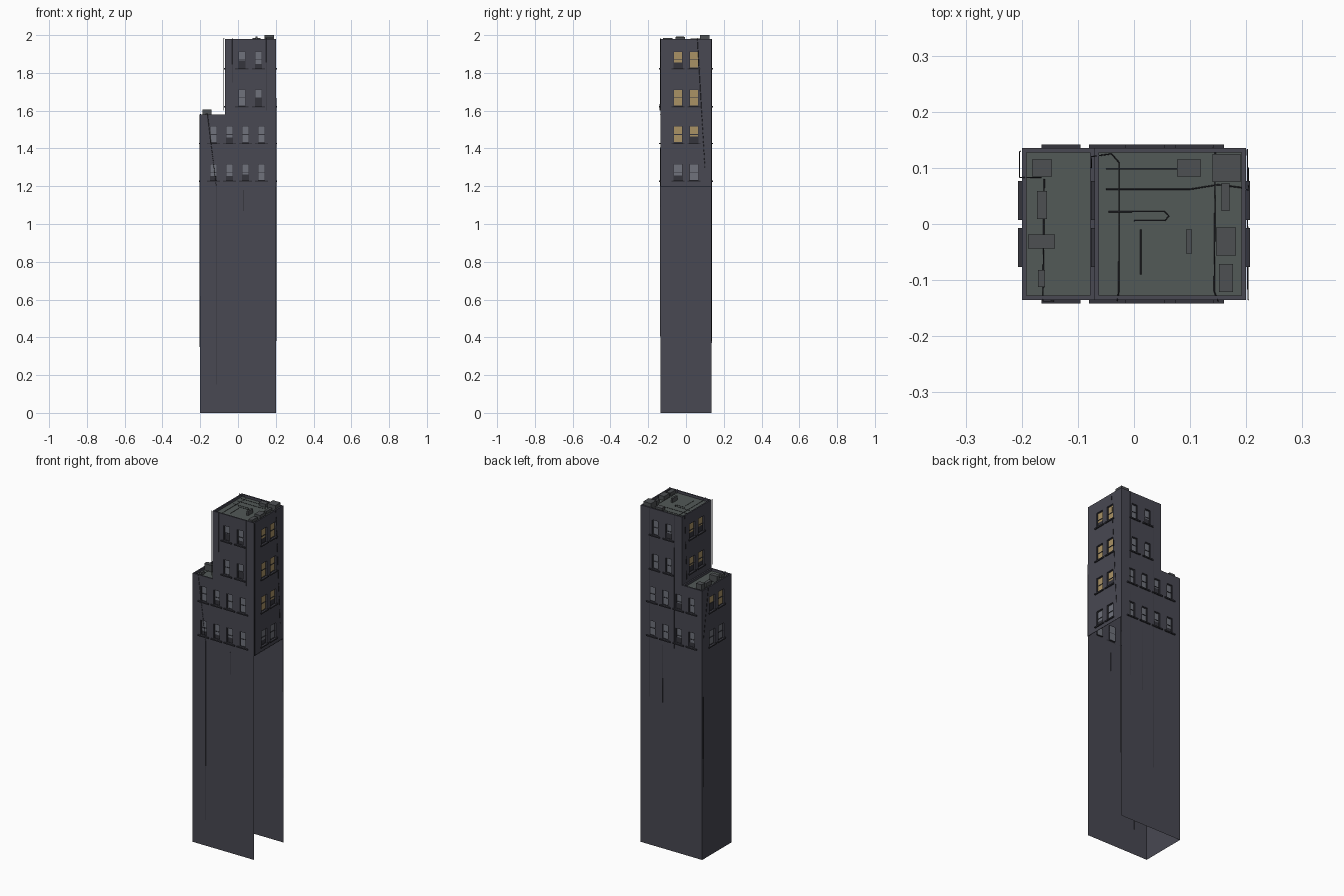
import bpy, bmesh, random
from mathutils import Vector

if "Cube" in bpy.data.objects:
    bpy.data.objects.remove(bpy.data.objects["Cube"])

random.seed(4)
Z = Vector((0, 0, 1))


def mat(name, c):
    m = bpy.data.materials.new(name)
    m.diffuse_color = (*c, 1)
    m.use_nodes = True
    m.node_tree.nodes["Principled BSDF"].inputs["Base Color"].default_value = m.diffuse_color
    return m


WALL = mat("dark_plaster", (0.065, 0.065, 0.085))
ROOF = mat("roof_felt", (0.085, 0.1, 0.095))
TRIM = mat("trim", (0.035, 0.035, 0.045))
GREY = mat("grey_glass", (0.16, 0.17, 0.2))
LIT = mat("lit_glass", (0.4, 0.29, 0.13))
METAL = mat("vent_metal", (0.075, 0.08, 0.085))


def finish(bm, name, *mats):
    me = bpy.data.meshes.new(name)
    bm.to_mesh(me)
    bm.free()
    for m in mats:
        me.materials.append(m)
    ob = bpy.data.objects.new(name, me)
    bpy.context.collection.objects.link(ob)
    return ob


def quad(bm, *pts):
    return bm.faces.new([bm.verts.new(p) for p in pts])


def box(bm, lo, hi):
    vs = bmesh.ops.create_cube(bm, size=1)["verts"]
    lo, hi = Vector(lo), Vector(hi)
    for v in vs:
        v.co = Vector([(lo[i] + hi[i]) / 2 + v.co[i] * abs(hi[i] - lo[i]) for i in range(3)])


walls, sills, frames = bmesh.new(), bmesh.new(), bmesh.new()
glass, blinds = bmesh.new(), bmesh.new()


def storey(origin, u, width, z0, z1, centres=(), w=0.04, wz=None, lit=False):
    """One wall panel with recessed windows, sills, frames and blinds."""
    o, u = Vector(origin), Vector(u)
    n = u.cross(Z)

    def P(a, z, d=0.0):
        return o + u * a + Z * z + n * d

    spans = [(c - w / 2, c + w / 2) for c in sorted(centres)]
    us = [0] + [e for s in spans for e in s] + [width]
    zs = [z0, *wz, z1] if spans else [z0, z1]
    for j in range(len(zs) - 1):
        for i in range(len(us) - 1):
            if not (j == 1 and i % 2 == 1):
                quad(walls, P(us[i], zs[j]), P(us[i + 1], zs[j]),
                     P(us[i + 1], zs[j + 1]), P(us[i], zs[j + 1]))
    for a, b in spans:
        lo, hi = wz
        d = -0.008
        # reveal
        ring = [(a, lo), (b, lo), (b, hi), (a, hi)]
        for k in range(4):
            p, q = ring[k], ring[(k + 1) % 4]
            quad(walls, P(*p), P(*p, d), P(*q, d), P(*q))
        f = quad(glass, *[P(*p, d) for p in ring])
        f.material_index = 1 if lit else 0
        # frame with a middle rail
        t = 0.003
        mid = (lo + hi) / 2
        for a0, b0, l0, h0 in ((a, a + t, lo, hi), (b - t, b, lo, hi), (a, b, lo, lo + t),
                               (a, b, hi - t, hi), (a, b, mid - t / 2, mid + t / 2)):
            box(frames, P(a0, l0, d), P(b0, h0, d + 0.003))
        # blind
        if random.random() < 0.5:
            h = lo + (hi - lo) * random.uniform(0.25, 0.5)
            quad(blinds, P(a + t, lo, d + 0.001), P(b - t, lo, d + 0.001),
                 P(b - t, h, d + 0.001), P(a + t, h, d + 0.001))
        c = (a + b) / 2
        box(sills, P(c - 0.035, lo - 0.007), P(c + 0.035, lo, 0.007))


X, Y, XS = 0.2, 0.135, -0.07        # half width, half depth, setback line
LOW, TOP = 1.58, 1.98
floors = [(1.2, 1.4, 1.23), (1.4, LOW, 1.43), (LOW, 1.78, 1.625), (1.78, TOP, 1.825)]

# Tall blank shaft, open on the right side and underneath
storey((-X, -Y, 0), (1, 0, 0), 2 * X, 0, 1.2)
storey((X, Y, 0), (-1, 0, 0), 2 * X, 0, 1.2)
storey((-X, Y, 0), (0, -1, 0), 2 * Y, 0, 1.2)

# Four windowed storeys
for k, (z0, z1, lo) in enumerate(floors):
    x0 = -X if k < 2 else XS
    cx = (-0.13, -0.045, 0.04, 0.125) if k < 2 else (0.02, 0.108)
    wz = (lo, lo + 0.088)
    W = X - x0
    storey((x0, -Y, 0), (1, 0, 0), W, z0, z1, [c - x0 for c in cx], 0.038, wz)
    storey((X, Y, 0), (-1, 0, 0), W, z0, z1, [X - c for c in cx], 0.038, wz)
    for org, u in (((X, -Y, 0), (0, 1, 0)), ((x0, Y, 0), (0, -1, 0))):
        storey(org, u, 2 * Y, z0, z1, (Y - 0.042, Y + 0.042), 0.05, wz, k > 0)

bmesh.ops.remove_doubles(walls, verts=walls.verts, dist=1e-5)
finish(walls, "tower_walls", WALL)
finish(sills, "window_sills", TRIM)
finish(frames, "window_frames", TRIM)
finish(glass, "window_panes", GREY, LIT)
finish(blinds, "window_blinds", TRIM)


# Roof decks and parapets
def roof(name, x0, x1, z, drop=0.014, t=0.008):
    bm = bmesh.new()
    quad(bm, (x0, -Y, z - drop), (x1, -Y, z - drop), (x1, Y, z - drop), (x0, Y, z - drop))
    finish(bm, name + "_deck", ROOF)
    bm = bmesh.new()
    out = [(x0, -Y), (x1, -Y), (x1, Y), (x0, Y)]
    inn = [(x0 + t, -Y + t), (x1 - t, -Y + t), (x1 - t, Y - t), (x0 + t, Y - t)]
    for k in range(4):
        a, b, c, d = out[k], out[(k + 1) % 4], inn[(k + 1) % 4], inn[k]
        quad(bm, (*a, z), (*b, z), (*c, z), (*d, z))
        quad(bm, (*d, z), (*c, z), (*c, z - drop), (*d, z - drop))
    finish(bm, name + "_parapet", WALL)


roof("upper_roof", XS, X, TOP)
roof("lower_roof", -X, XS, LOW)

# Roof vents: centre x, y, size x, y, top
bm = bmesh.new()
for x, y, sx, sy, top in (
        (0.098, 0.1, 0.043, 0.03, 1.985), (0.165, 0.1, 0.05, 0.05, 2.0),
        (0.163, 0.048, 0.015, 0.05, 1.982), (0.164, -0.031, 0.035, 0.05, 1.99),
        (0.164, -0.096, 0.025, 0.05, 1.985), (0.098, -0.031, 0.01, 0.043, 1.992),
        (-0.164, 0.1, 0.036, 0.03, 1.605), (-0.164, 0.034, 0.018, 0.05, 1.59),
        (-0.165, -0.031, 0.048, 0.025, 1.605), (-0.165, -0.097, 0.012, 0.03, 1.585)):
    base = (TOP if x > XS else LOW) - 0.014
    box(bm, (x - sx / 2, y - sy / 2, base), (x + sx / 2, y + sy / 2, top))
finish(bm, "roof_vents", METAL)

# Cables draped over roofs and down the walls
cu = bpy.data.curves.new("cables", "CURVE")
cu.dimensions = "3D"
cu.bevel_depth = 0.0011
cu.bevel_resolution = 0
R, L, e = 1.969, 1.569, 0.0015


def cable(*pts):
    s = cu.splines.new("POLY")
    s.points.add(len(pts) - 1)
    for p, q in zip(s.points, pts):
        p.co = (*q, 1)


cable((-0.076, 0.1, 1.60), (-0.076, 0.12, 1.983), (-0.04, 0.125, R), (-0.027, 0.11, R),
      (-0.027, -0.12, R), (-0.03, -0.137, 1.983), (-0.03, -0.137, 1.75))
cable((-0.05, 0.062, R), (0.1, 0.062, R), (0.15, 0.07, R), (0.19, 0.065, R),
      (0.204, 0.06, 1.983), (0.204, 0.1, 1.3))
cable((-0.045, 0.022, R), (0.055, 0.022, R), (0.062, 0.014, R), (0.055, 0.006, R), (0, 0.006, R))
cable((0.012, -0.01, R), (0.012, -0.09, R))
cable((-0.05, 0.098, R), (0.08, 0.098, R))
cable((0.145, 0.13, R), (0.143, -0.12, R), (0.15, -0.138, 1.983), (0.15, -0.138, 1.6))
cable((-0.16, 0.08, L), (-0.162, -0.12, L), (-0.162, -0.138, 1.583), (-0.115, -0.136, 1.2),
      (-0.115, -Y, 0.15))
cable((-0.165, 0.083, L), (-0.204, 0.083, 1.583), (-0.204, 0.128, 1.3), (-0.202, 0.13, 0.35))
cable((-0.203, -0.133, 1.58), (-0.203, -0.133, 0.62))
cable((0.204, -0.135, 1.98), (0.203, -0.135, 1.2), (0.202, 0.133, 1.2), (0.202, 0.133, 0.38))
cable((-0.074, -0.137, 1.983), (-0.074, -0.137, 1.6))
for x, top, bottom in ((0.14, TOP, 0.87), (0.055, 1.2, 0.81), (-0.02, TOP, 0.37)):
    cable((x, Y + e, top), (x, Y + e * 0.5, bottom))
for x, top, bottom in ((0.03, 1.18, 1.07), (0.045, 1.18, 1.05)):
    cable((x, -Y - e * 0.5, top), (x, -Y, bottom))
ob = bpy.data.objects.new("cables", cu)
cu.materials.append(TRIM)
bpy.context.collection.objects.link(ob)
